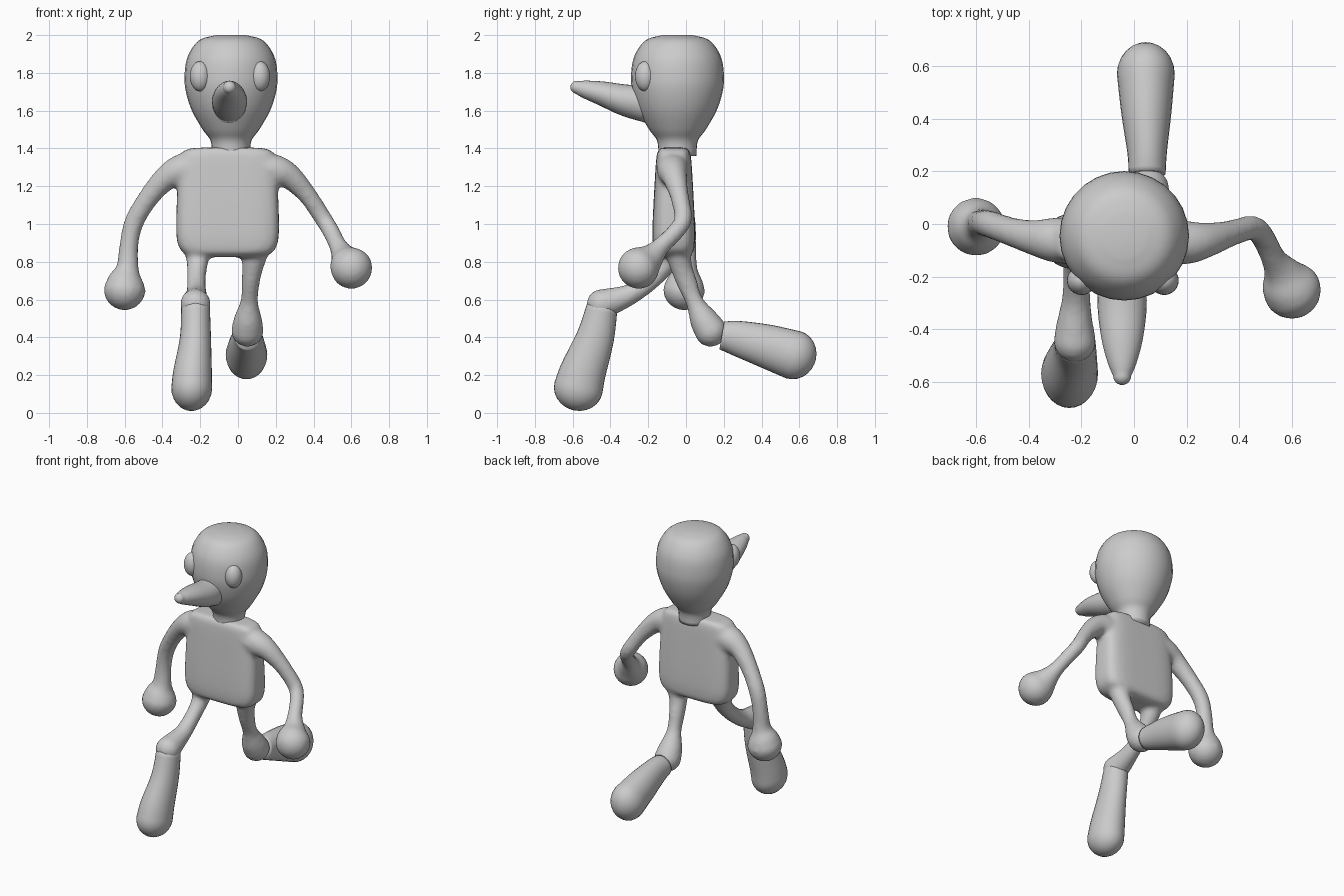
import bpy, bmesh
from math import sin, cos, pi, radians, copysign
from mathutils import Vector

cube = bpy.data.objects.get("Cube")
if cube:
    bpy.data.objects.remove(cube, do_unlink=True)


def spline(a, b, c, d, t):
    """Catmull-Rom blend between b and c."""
    return 0.5 * (2 * b + (c - a) * t + (2 * a - 5 * b + 4 * c - d) * t * t
                  + (3 * b - a - 3 * c + d) * t ** 3)


def loft(name, points, power=2, cap=True, sides=28, steps=4):
    """Skin rings along a path of (x, y, z, width[, depth]), optionally with a round end."""
    pts = [Vector(p if len(p) == 5 else (*p, p[3])) for p in points]
    pad = [2 * pts[0] - pts[1]] + pts + [2 * pts[-1] - pts[-2]]
    path = [spline(*pad[i:i + 4], s / steps)
            for i in range(len(pts) - 1) for s in range(steps)] + [pts[-1]]
    rings = [(Vector(p[:3]), p[3], p[4]) for p in path]
    last, rx, ry = rings[-1]
    end_dir = (last - rings[-2][0]).normalized()
    if cap:
        for k in range(1, 7):
            a = k * pi / 2 / 6.3
            rings.append((last + end_dir * sin(a) * (rx + ry) / 2, rx * cos(a), ry * cos(a)))
    bm = bmesh.new()
    u, loops = Vector((1, 0, 0)), []
    for i, (c, rx, ry) in enumerate(rings):
        t = (rings[min(i + 1, len(rings) - 1)][0] - rings[max(i - 1, 0)][0]).normalized()
        u = (u - t * u.dot(t)).normalized()
        v = t.cross(u)
        loop = []
        for k in range(sides):
            ca, sa = cos(2 * pi * k / sides), sin(2 * pi * k / sides)
            px = copysign(abs(ca) ** (2 / power), ca) * rx
            py = copysign(abs(sa) ** (2 / power), sa) * ry
            loop.append(bm.verts.new(c + u * px + v * py))
        loops.append(loop)
    for a, b in zip(loops, loops[1:]):
        for k in range(sides):
            n = (k + 1) % sides
            bm.faces.new((a[k], a[n], b[n], b[k]))
    bm.faces.new(loops[0])
    bm.faces.new(loops[-1])
    bmesh.ops.recalc_face_normals(bm, faces=bm.faces)
    mesh = bpy.data.meshes.new(name)
    bm.to_mesh(mesh)
    bm.free()
    mesh.shade_smooth()
    obj = bpy.data.objects.new(name, mesh)
    bpy.context.collection.objects.link(obj)
    return obj


# Torso: flat, rounded box
torso = loft("body", [(-.055, -.065, z, w, d) for z, w, d in (
    (1.405, .12, .06), (1.395, .215, .08), (1.35, .25, .092), (1.2, .265, .102),
    (1.0, .272, .112), (.9, .265, .112), (.845, .23, .1), (.825, .15, .06))],
    power=4, cap=False, sides=48)

# Arms ending in ball hands
right_arm = loft("right_arm", [
    (-.22, -.065, 1.3, .09), (-.31, -.06, 1.28, .085), (-.39, -.05, 1.235, .065),
    (-.48, -.025, 1.13, .054), (-.55, 0, 1.01, .052), (-.577, .005, .89, .05),
    (-.585, 0, .77, .06), (-.595, -.005, .71, .092), (-.6, -.01, .655, .112)])
left_arm = loft("left_arm", [
    (.12, -.07, 1.3, .085), (.21, -.07, 1.28, .082), (.28, -.06, 1.245, .066),
    (.37, -.035, 1.15, .05), (.45, -.015, 1.03, .047), (.49, -.05, .965, .046),
    (.53, -.13, .885, .048), (.56, -.18, .83, .07), (.58, -.22, .795, .1),
    (.6, -.25, .768, .112)])

# Thighs striding forward and back
right_thigh = loft("right_thigh", [
    (-.21, -.07, .91, .085), (-.215, -.1, .8, .058), (-.22, -.17, .715, .05),
    (-.22, -.28, .635, .054), (-.225, -.38, .595, .07), (-.225, -.445, .575, .082)])
left_thigh = loft("left_thigh", [
    (.1, -.05, .91, .085), (.08, -.03, .79, .06), (.067, .005, .69, .048, .055),
    (.06, .045, .59, .047), (.053, .09, .5, .074), (.05, .13, .435, .086)])

# Fuse the torso and limbs into one soft skin
bpy.ops.object.select_all(action='DESELECT')
for part in (torso, right_arm, left_arm, right_thigh, left_thigh):
    part.select_set(True)
bpy.context.view_layer.objects.active = torso
bpy.ops.object.join()
remesh = torso.modifiers.new("Fuse", 'REMESH')
remesh.mode = 'VOXEL'
remesh.voxel_size = .014
remesh.use_smooth_shade = True
soften = torso.modifiers.new("Soften", 'SMOOTH')
soften.factor = .5
soften.iterations = 8

# Lower legs with swollen feet
loft("right_lower_leg", [
    (-.225, -.44, .58, .075, .08), (-.225, -.48, .4, .082, .1),
    (-.24, -.545, .22, .102, .122), (-.245, -.57, .13, .108, .13)])
loft("left_lower_leg", [
    (.05, .19, .41, .07, .075), (.05, .27, .395, .075, .093),
    (.047, .42, .355, .095, .115), (.045, .57, .307, .11, .13)])

# Head tapering into the neck
loft("head", [(-.037, -.045, z, r) for z, r in (
    (2.0, .08), (1.98, .155), (1.94, .2), (1.87, .235), (1.78, .246), (1.7, .239),
    (1.6, .207), (1.5, .15), (1.44, .108), (1.36, .1))], cap=False)

# Long upturned nose
loft("nose", [(-.045, y, z, w, h) for y, z, w, h in (
    (-.2, 1.635, .09, .1), (-.32, 1.655, .093, .084), (-.44, 1.69, .078, .065),
    (-.53, 1.712, .054, .048), (-.578, 1.724, .034, .034))])

# Egg-shaped eyes
for side, x in (("right", -.2), ("left", .115)):
    bpy.ops.mesh.primitive_uv_sphere_add(segments=24, ring_count=14, radius=1,
                                         location=(x, -.215, 1.782))
    eye = bpy.context.object
    eye.name = side + "_eye"
    eye.scale = (.055, .055, .08)
    bpy.ops.object.shade_smooth_by_angle(angle=radians(60))
